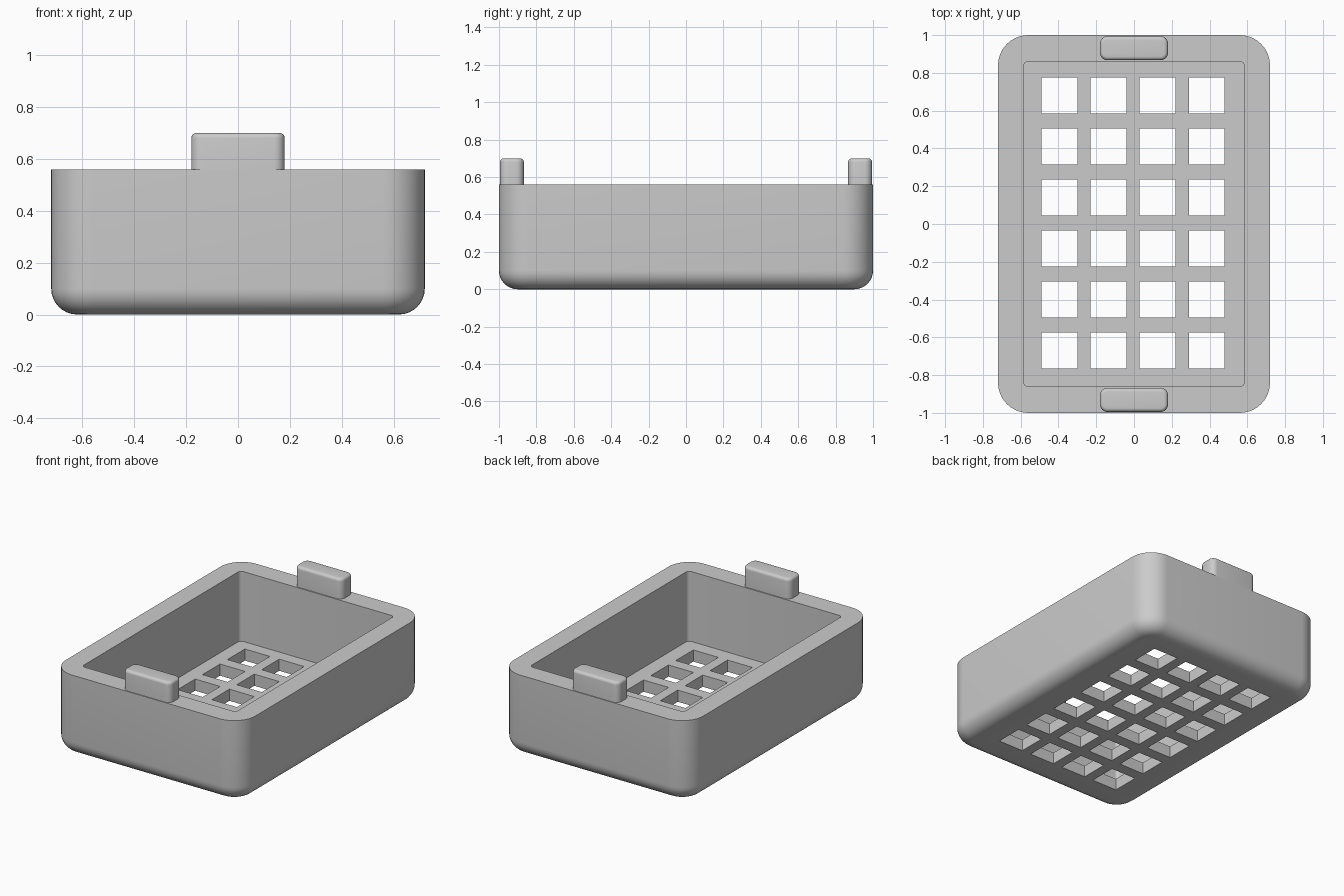
import bpy
import bmesh
from math import sin, cos, pi, radians

if "Cube" in bpy.data.objects:
    bpy.data.objects.remove(bpy.data.objects["Cube"], do_unlink=True)

grey = bpy.data.materials.new("plain grey")
grey.use_nodes = True
grey.diffuse_color = (0.6, 0.6, 0.6, 1)
grey.node_tree.nodes["Principled BSDF"].inputs["Base Color"].default_value = (0.6, 0.6, 0.6, 1)


def outline(hx, hy, r, z, steps):
    """Rounded rectangle; a single point per corner when r is zero."""
    if r <= 0:
        return [(hx, hy, z), (-hx, hy, z), (-hx, -hy, z), (hx, -hy, z)]
    points = []
    for corner, (sx, sy) in enumerate([(1, 1), (-1, 1), (-1, -1), (1, -1)]):
        for i in range(steps + 1):
            a = (corner + i / steps) * pi / 2
            points.append((sx * (hx - r) + r * cos(a), sy * (hy - r) + r * sin(a), z))
    return points


def add_block(bm, hx, hy, r, levels, cx=0, cy=0, steps=10):
    """Stack of rounded rectangles; each level is (inset, height), bottom first."""
    rings = []
    for inset, z in levels:
        pts = outline(hx - inset, hy - inset, r - inset, z, steps)
        rings.append([bm.verts.new((x + cx, y + cy, h)) for x, y, h in pts])
    n = len(rings[0])
    for low, high in zip(rings, rings[1:]):
        for i in range(n):
            j = (i + 1) % n
            bm.faces.new((low[i], low[j], high[j], high[i]))
    bm.faces.new(rings[0][::-1])
    bm.faces.new(rings[-1])


def make_object(name, bm):
    mesh = bpy.data.meshes.new(name)
    bm.to_mesh(mesh)
    bm.free()
    mesh.materials.append(grey)
    obj = bpy.data.objects.new(name, mesh)
    bpy.context.collection.objects.link(obj)
    return obj


def activate(obj):
    bpy.ops.object.select_all(action='DESELECT')
    obj.select_set(True)
    bpy.context.view_layer.objects.active = obj


def finish(obj):
    activate(obj)
    bpy.ops.object.shade_smooth_by_angle(angle=radians(30))


def cut(obj, cutter):
    activate(obj)
    mod = obj.modifiers.new("cut", 'BOOLEAN')
    mod.operation = 'DIFFERENCE'
    mod.solver = 'EXACT'
    mod.object = cutter
    bpy.ops.object.modifier_apply(modifier=mod.name)
    bpy.data.objects.remove(cutter, do_unlink=True)


def fillet(radius, steps):
    """Quarter-round as (inset, rise) pairs, from the flat end to the wall."""
    angles = [i / steps * pi / 2 for i in range(steps + 1)]
    return [(radius * (1 - sin(a)), radius * (1 - cos(a))) for a in angles]


TOP = 0.56
FLOOR = 0.08

# Tray with rounded corners and a rounded lower edge
bm = bmesh.new()
add_block(bm, 0.72, 1.0, 0.16, fillet(0.1, 8) + [(0, TOP)])
tray = make_object("tray", bm)

# Deep inner cavity
bm = bmesh.new()
add_block(bm, 0.585, 0.86, 0.025, [(0, FLOOR), (0, TOP + 0.2)], steps=5)
cut(tray, make_object("cavity_cutter", bm))

# Grid of square drain holes in the floor
bm = bmesh.new()
for col in range(4):
    for row in range(6):
        add_block(bm, 0.095, 0.095, 0, [(0, -0.1), (0, FLOOR + 0.1)],
                  cx=(col - 1.5) * 0.26 - 0.005, cy=(row - 2.5) * 0.27 + 0.005)
cut(tray, make_object("drain_hole_cutter", bm))
finish(tray)

# Tabs standing on the short rims
crown = [(inset, 0.7 - rise) for inset, rise in reversed(fillet(0.02, 5))]
for name, side in (("front_tab", -1), ("back_tab", 1)):
    bm = bmesh.new()
    add_block(bm, 0.18, 0.064, 0.04, [(0, TOP - 0.02)] + crown, cy=side * 0.931, steps=6)
    finish(make_object(name, bm))
